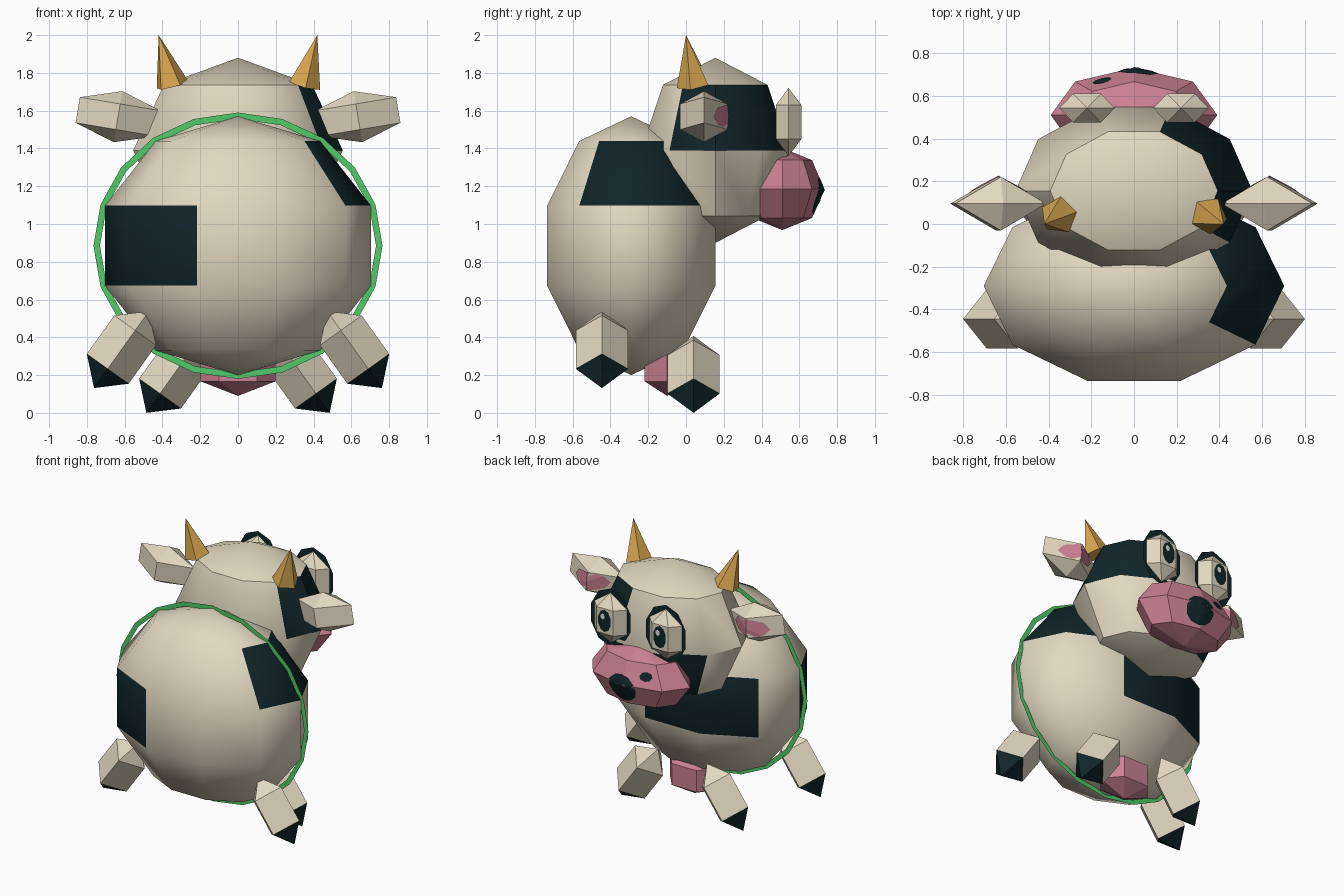
import bpy, bmesh, math
from mathutils import Matrix, Vector
from mathutils.bvhtree import BVHTree

if "Cube" in bpy.data.objects:
    bpy.data.objects.remove(bpy.data.objects["Cube"])


def material(name, r, g, b):
    m = bpy.data.materials.new(name)
    m.diffuse_color = (r, g, b, 1)
    m.use_nodes = True
    m.node_tree.nodes["Principled BSDF"].inputs["Base Color"].default_value = m.diffuse_color
    return m


CREAM = material("cream", 0.76, 0.69, 0.53)
DARK = material("dark_patch", 0.005, 0.018, 0.021)
PINK = material("pink", 0.60, 0.22, 0.29)
GOLD = material("horn_gold", 0.70, 0.39, 0.08)
GREEN = material("green", 0.08, 0.60, 0.14)
WHITE = material("white", 0.9, 0.9, 0.88)


def make(name, verts, faces, mats, slots=None, smooth=None):
    me = bpy.data.meshes.new(name)
    me.from_pydata([tuple(v) for v in verts], [], faces)
    for m in mats:
        me.materials.append(m)
    bm = bmesh.new()
    bm.from_mesh(me)
    bm.faces.ensure_lookup_table()
    for i, s in enumerate(slots or []):
        bm.faces[i].material_index = s
    if len(faces) > 1 and all(e.is_manifold for e in bm.edges):
        bmesh.ops.recalc_face_normals(bm, faces=bm.faces)
    bm.to_mesh(me)
    bm.free()
    ob = bpy.data.objects.new(name, me)
    bpy.context.collection.objects.link(ob)
    if smooth:
        bpy.ops.object.select_all(action='DESELECT')
        ob.select_set(True)
        bpy.context.view_layer.objects.active = ob
        bpy.ops.object.shade_smooth_by_angle(angle=math.radians(smooth))
    return ob


def ball(name, center, radii, segs, rings, mats, tilt=0, painted=(), smooth=None):
    """Low-poly sphere; painted holds (band from the top, segment) pairs for the second colour."""
    rot = Matrix.Rotation(math.radians(tilt), 3, 'Y')

    def place(x, y, z):
        return Vector(center) + rot @ Vector((x * radii[0], y * radii[1], z * radii[2]))

    verts = [place(0, 0, 1)]
    for r in range(1, rings):
        t = math.pi * r / rings
        for s in range(segs):
            a = 2 * math.pi * s / segs
            verts.append(place(math.sin(t) * math.cos(a), math.sin(t) * math.sin(a), math.cos(t)))
    verts.append(place(0, 0, -1))
    last = len(verts) - 1
    faces, slots = [], []
    for r in range(rings):
        for s in range(segs):
            n = (s + 1) % segs
            up, lo = 1 + (r - 1) * segs, 1 + r * segs
            if r == 0:
                faces.append((0, lo + s, lo + n))
            elif r == rings - 1:
                faces.append((up + s, last, up + n))
            else:
                faces.append((up + s, lo + s, lo + n, up + n))
            slots.append(1 if (r, s) in painted else 0)
    return make(name, verts, faces, mats, slots, smooth)


def flat_ring(name, center, rx, rz, width, n, mat):
    """Flat ring standing in the x-z plane."""
    cx, cy, cz = center
    verts = []
    for k in range(n):
        a = 2 * math.pi * k / n
        for w in (0, width):
            verts.append((cx + (rx - w) * math.sin(a), cy, cz + (rz - w) * math.cos(a)))
    faces = [(2 * k, 2 * k + 1, (2 * k + 3) % (2 * n), (2 * k + 2) % (2 * n)) for k in range(n)]
    return make(name, verts, faces, [mat])


def decal(name, target, x, z, rx, rz, n, mat, lift=0.006):
    """Thin oval plate laid on the +y side of the target."""
    me = target.data
    tree = BVHTree.FromPolygons([v.co for v in me.vertices], [p.vertices[:] for p in me.polygons])

    def drop(px, pz):
        hit = tree.ray_cast(Vector((px, 3, pz)), Vector((0, -1, 0)))[0]
        return (px, (hit.y if hit else 0.5) + lift, pz)

    verts = [drop(x, z)]
    for f in (1 / 3, 2 / 3, 1):
        for k in range(n):
            a = 2 * math.pi * k / n
            verts.append(drop(x + rx * f * math.sin(a), z + rz * f * math.cos(a)))
    faces = [(0, 1 + k, 1 + (k + 1) % n) for k in range(n)]
    for r in (0, 1):
        for k in range(n):
            a, b = 1 + r * n + k, 1 + r * n + (k + 1) % n
            faces.append((a, a + n, b + n, b))
    return make(name, verts, faces, [mat])


# Body and head with painted patches
ball("body", (0, -0.29, 0.885), (0.74, 0.492, 0.685), 10, 5, [CREAM, DARK], smooth=80,
     painted={(1, 9), (1, 0), (1, 1), (2, 2), (2, 3), (2, 5), (2, 6)})
ball("head", (0, 0.155, 1.39), (0.555, 0.412, 0.49), 10, 4, [CREAM, DARK], smooth=42,
     painted={(1, 9), (1, 0), (1, 1), (2, 3)})

# Green band around the body
flat_ring("body_band", (0, -0.29, 0.885), 0.765, 0.705, 0.034, 20, GREEN)

# Snout with mouth and nostril
snout = ball("snout", (0, 0.51, 1.185), (0.39, 0.222, 0.217), 8, 4, [PINK])
decal("mouth", snout, 0.02, 1.15, 0.11, 0.10, 12, DARK)
decal("nostril", snout, -0.15, 1.26, 0.045, 0.03, 8, DARK)

# Udder
ball("udder", (0, -0.1, 0.245), (0.23, 0.16, 0.155), 6, 3, [PINK])

hoof = {(2, s) for s in range(4)}
for side, tag in ((1, "right"), (-1, "left")):
    # Legs with dark hooves
    ball("rear_leg_" + tag, (side * 0.617, -0.445, 0.335), (0.157, 0.16, 0.25), 4, 3,
         [CREAM, DARK], tilt=-side * 35.5, painted=hoof)
    ball("front_leg_" + tag, (side * 0.34, 0.04, 0.204), (0.157, 0.16, 0.25), 4, 3,
         [CREAM, DARK], tilt=-side * 35.5, painted=hoof)

    # Ears with pink insides
    ear = ball("ear_" + tag, (side * 0.635, 0.095, 1.568), (0.25, 0.145, 0.137), 4, 3,
               [CREAM], tilt=-side * 9.5)
    decal("inner_ear_" + tag, ear, side * 0.635, 1.568, 0.14, 0.065, 8, PINK)

    # Horns: five-sided cones
    tip, base = Vector((side * 0.42, 0.0, 2.0)), Vector((side * 0.35, 0.04, 1.735))
    q = (tip - base).to_track_quat('Z', 'Y')
    rim = [base + q @ Vector((0.09 * math.cos(k * 1.2566), 0.09 * math.sin(k * 1.2566), 0))
           for k in range(5)]
    make("horn_" + tag, rim + [tip],
         [(k, (k + 1) % 5, 5) for k in range(5)] + [(4, 3, 2, 1, 0)], [GOLD])

    # Eyes: ball, dark outline, pupil and glint
    ex = side * 0.22
    eye = ball("eye_" + tag, (ex, 0.543, 1.54), (0.15, 0.09, 0.18), 6, 3, [CREAM])
    flat_ring("eye_outline_" + tag, (ex, 0.543, 1.54), 0.165, 0.21, 0.045, 10, DARK)
    decal("pupil_" + tag, eye, ex, 1.545, 0.052, 0.08, 10, DARK, 0.005)
    decal("glint_" + tag, eye, ex + 0.012, 1.575, 0.018, 0.022, 6, WHITE, 0.009)
